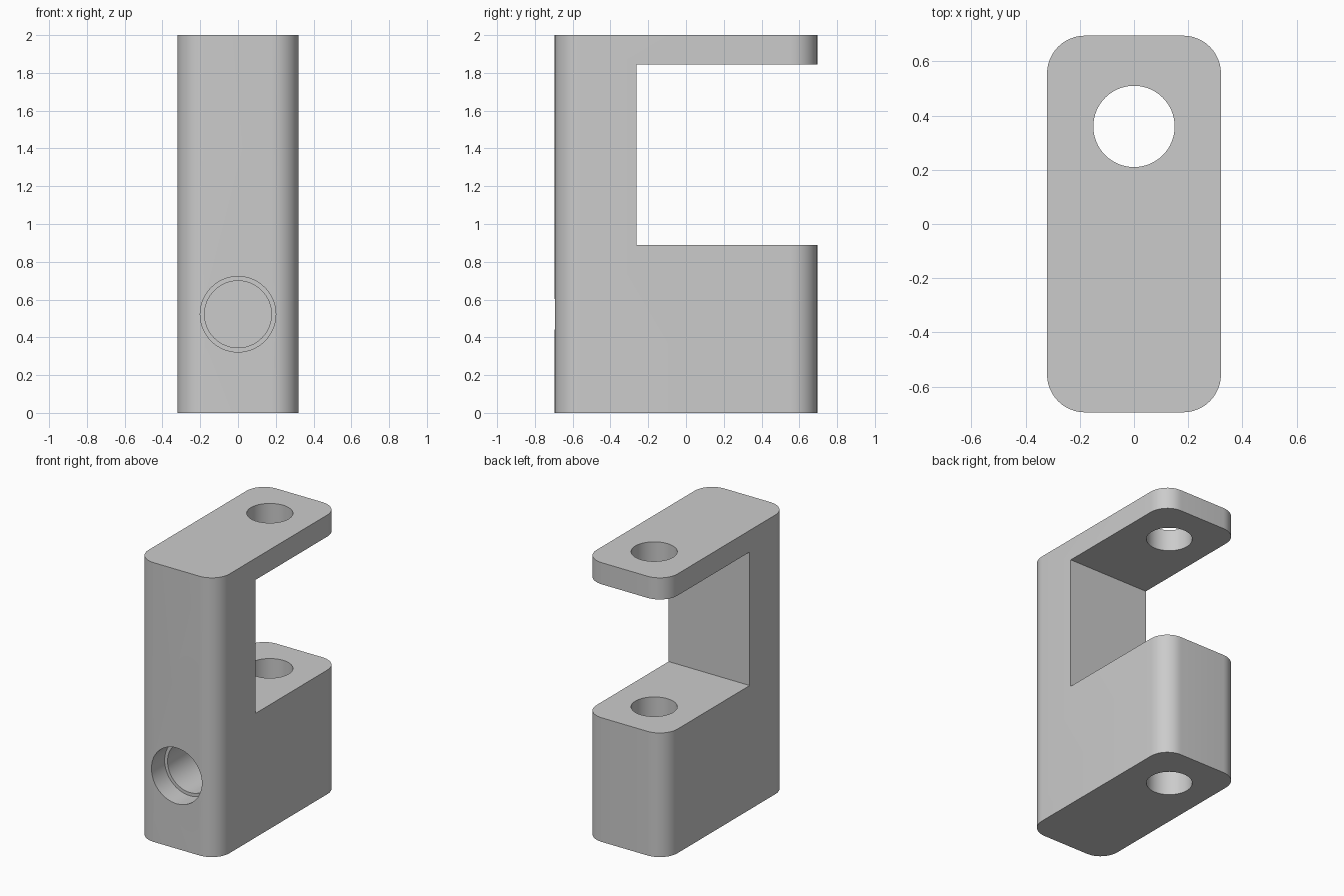
import bpy, bmesh, math
from mathutils import Matrix, Vector

if "Cube" in bpy.data.objects:
    bpy.data.objects.remove(bpy.data.objects["Cube"])

HX, HY, H, R = 0.321, 0.695, 2.0, 0.14      # half width, half depth, height, corner radius

grey = bpy.data.materials.new("plain_grey")
grey.diffuse_color = (0.6, 0.6, 0.6, 1)
grey.use_nodes = True
grey.node_tree.nodes["Principled BSDF"].inputs["Base Color"].default_value = grey.diffuse_color


def add_object(name, bm):
    mesh = bpy.data.meshes.new(name)
    bmesh.ops.recalc_face_normals(bm, faces=bm.faces)
    bm.to_mesh(mesh)
    bm.free()
    mesh.materials.append(grey)
    ob = bpy.data.objects.new(name, mesh)
    bpy.context.collection.objects.link(ob)
    return ob


def cylinder(name, radius, start, end):
    """Cylinder running from start to end."""
    a, b = Vector(start), Vector(end)
    turn = (b - a).to_track_quat('Z', 'Y').to_matrix().to_4x4()
    bm = bmesh.new()
    bmesh.ops.create_cone(bm, cap_ends=True, segments=64, radius1=radius, radius2=radius,
                          depth=(b - a).length, matrix=Matrix.Translation((a + b) / 2) @ turn)
    return add_object(name, bm)


def box(name, lo, hi):
    lo, hi = Vector(lo), Vector(hi)
    bm = bmesh.new()
    bmesh.ops.create_cube(bm, size=1, matrix=Matrix.Translation((lo + hi) / 2)
                          @ Matrix.Diagonal((*(hi - lo), 1)))
    return add_object(name, bm)


# Body: rounded rectangle extruded upward
bm = bmesh.new()
outline = []
for i, (sx, sy) in enumerate([(1, 1), (-1, 1), (-1, -1), (1, -1)]):
    for k in range(13):
        t = math.radians(90 * (i + k / 12))
        outline.append(bm.verts.new((sx * (HX - R) + R * math.cos(t),
                                     sy * (HY - R) + R * math.sin(t), 0)))
base = bm.faces.new(outline)
top = bmesh.ops.extrude_face_region(bm, geom=[base])["geom"]
bmesh.ops.translate(bm, vec=(0, 0, H), verts=[v for v in top if isinstance(v, bmesh.types.BMVert)])
body = add_object("bracket_body", bm)

# Cutters: rear slot, vertical pin hole, stepped front bore
cutters = [
    box("slot_cutter", (-1, -0.262, 0.889), (1, 1, 1.845)),
    cylinder("pin_hole_cutter", 0.15, (0, 0.36, -0.2), (0, 0.36, 2.2)),
    cylinder("bore_mouth_cutter", 0.2, (0, -0.9, 0.522), (0, -HY + 0.15, 0.522)),
    cylinder("bore_cutter", 0.177, (0, -0.8, 0.522), (0, 0.0, 0.522)),
]
bpy.context.view_layer.objects.active = body
body.select_set(True)
for c in cutters:
    c.hide_render = True
    mod = body.modifiers.new(c.name, 'BOOLEAN')
    mod.operation, mod.solver, mod.object = 'DIFFERENCE', 'EXACT', c
    bpy.ops.object.modifier_apply(modifier=mod.name)
for c in cutters:
    bpy.data.objects.remove(c)

bpy.ops.object.shade_smooth_by_angle(angle=math.radians(30))
